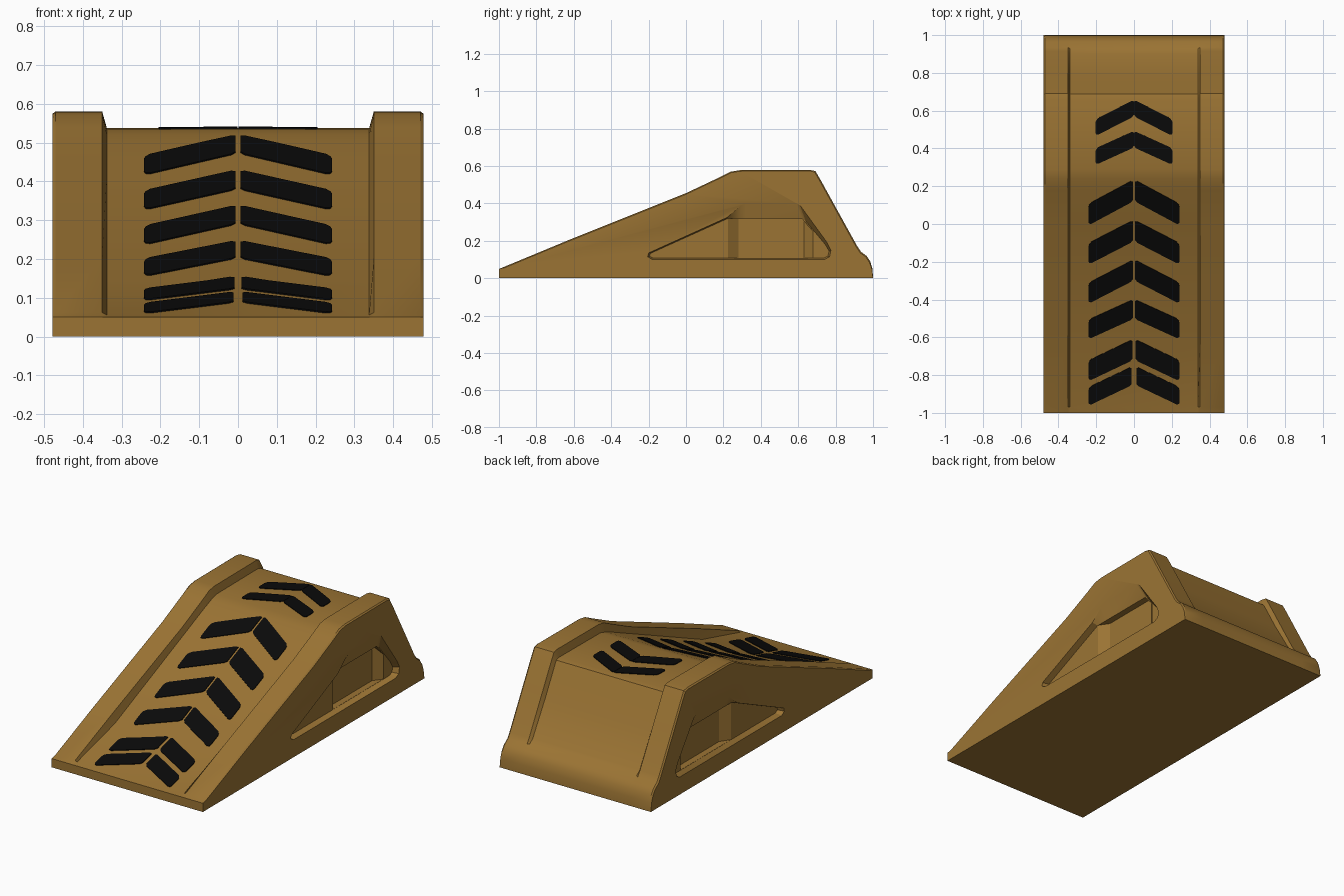
import bpy, bmesh

if "Cube" in bpy.data.objects:
    bpy.data.objects.remove(bpy.data.objects["Cube"])

def material(name, rgb):
    m = bpy.data.materials.new(name)
    m.diffuse_color = (*rgb, 1)
    m.use_nodes = True
    m.node_tree.nodes["Principled BSDF"].inputs["Base Color"].default_value = m.diffuse_color
    return m

OCHRE = material("ochre", (0.33, 0.175, 0.034))
BLACK = material("black", (0.003, 0.003, 0.003))

def make_object(name, bm, mat):
    bmesh.ops.recalc_face_normals(bm, faces=bm.faces)
    me = bpy.data.meshes.new(name)
    bm.to_mesh(me)
    bm.free()
    me.materials.append(mat)
    ob = bpy.data.objects.new(name, me)
    bpy.context.collection.objects.link(ob)
    return ob

def loft(name, sections, mat):
    """Closed solid through (x, [(y, z), ...]) sections."""
    bm = bmesh.new()
    rings = [[bm.verts.new((x, y, z)) for y, z in pts] for x, pts in sections]
    n = len(rings[0])
    for a, b in zip(rings, rings[1:]):
        for i in range(n):
            j = (i + 1) % n
            bm.faces.new((a[i], a[j], b[j], b[i]))
    bm.faces.new(rings[0])
    bm.faces.new(rings[-1])
    return make_object(name, bm, mat)

# Side profiles: raised curbs and the sunken centre lane
curb = [(-1, 0), (-1, .05), (-.97, .062), (-.63, .203), (0, .455), (.18, .54),
        (.24, .57), (.29, .578), (.66, .58), (.692, .573), (.72, .525), (.80, .38),
        (.915, .172), (.935, .142), (.965, .12), (.985, .09), (.997, .05), (1, 0)]
lane = [(-1, 0), (-1, .05), (-.97, .056), (-.63, .145), (0, .418), (.18, .496),
        (.24, .520), (.29, .534), (.66, .537), (.688, .53), (.708, .495), (.785, .355),
        (.900, .165), (.928, .142), (.965, .12), (.985, .09), (.997, .05), (1, 0)]
soft = [(y if abs(y) == 1 else y - (.004 if y > .68 else 0), max(0, z - .006) if z > .05 else z)
        for y, z in curb]

body = loft("ramp_body", [(-.478, soft), (-.470, curb), (-.350, curb), (-.338, lane),
                          (.338, lane), (.350, curb), (.470, curb), (.478, soft)], OCHRE)

# Side recesses with a sloping roof, and a deeper pocket in the middle
rim = [(-.20, .135), (-.205, .115), (-.18, .10), (.74, .10), (.768, .115), (.775, .15),
       (.755, .19), (.61, .39), (.59, .40), (.32, .40), (.295, .39), (.22, .325)]
floor = [(-.19, .133), (-.195, .118), (-.175, .107), (.735, .107), (.758, .118), (.765, .145),
         (.745, .18), (.64, .305), (.62, .32), (.32, .32), (.29, .32), (.22, .318)]

def pocket(y0, y1):
    return [(y0, .108), (y1, .108), (y1, .25 if y1 > .65 else .31), (.62, .318), (y0, .318)]

for s in (-1, 1):
    cutters = [
        loft("recess_cutter", [(s * .52, rim), (s * .478, rim), (s * .442, floor)], OCHRE),
        loft("pocket_cutter", [(s * .46, pocket(.225, .68)), (s * .442, pocket(.225, .68)),
                               (s * .405, pocket(.28, .63))], OCHRE)]
    for c in cutters:
        mod = body.modifiers.new("cut", 'BOOLEAN')
        mod.operation = 'DIFFERENCE'
        mod.solver = 'EXACT'
        mod.object = c
        bpy.context.view_layer.objects.active = body
        bpy.ops.object.modifier_apply(modifier=mod.name)
        bpy.data.objects.remove(c)

bpy.ops.object.select_all(action='DESELECT')
body.select_set(True)
bpy.context.view_layer.objects.active = body
bpy.ops.object.shade_smooth_by_angle(angle=0.5)

# Painted chevrons: thin plates that follow the lane surface
def lane_z(y):
    for (y0, z0), (y1, z1) in zip(lane[1:], lane[2:]):
        if y0 <= y <= y1:
            return z0 + (z1 - z0) * (y - y0) / (y1 - y0)
    return 0

def chevron(name, apex, drop, thick, x_in, x_out):
    """Two mirrored arms; drop is how far the arm's top edge falls outward."""
    bm = bmesh.new()
    for s in (-1, 1):
        cols = []
        for x, inset in ((x_in, .008), (x_in + .012, 0), (.08, 0), (.15, 0),
                         (x_out - .016, 0), (x_out - .004, .008), (x_out, .02)):
            top = apex - drop * x / x_out - inset
            bot = apex - drop * x / x_out - thick + inset
            ys = [bot + (top - bot) * k / 6 for k in range(7)]
            cols.append([bm.verts.new((s * x, y, lane_z(y) + .004)) for y in ys])
        for a, b in zip(cols, cols[1:]):
            for k in range(6):
                f = (a[k], b[k], b[k + 1], a[k + 1])
                bm.faces.new(f if s > 0 else f[::-1])
    ob = make_object(name, bm, BLACK)
    mod = ob.modifiers.new("thickness", 'SOLIDIFY')
    mod.thickness = .005
    mod.offset = -1

specs = [(.658, .105, .088, .001, .205), (.493, .093, .088, .001, .205),
         (.235, .130, .113, .006, .242), (.022, .125, .113, .006, .242),
         (-.188, .125, .110, .006, .242), (-.398, .110, .103, .006, .242),
         (-.608, .115, .110, .009, .242), (-.750, .115, .098, .012, .242)]
for i, spec in enumerate(specs):
    chevron(f"chevron_{i + 1}", *spec)
